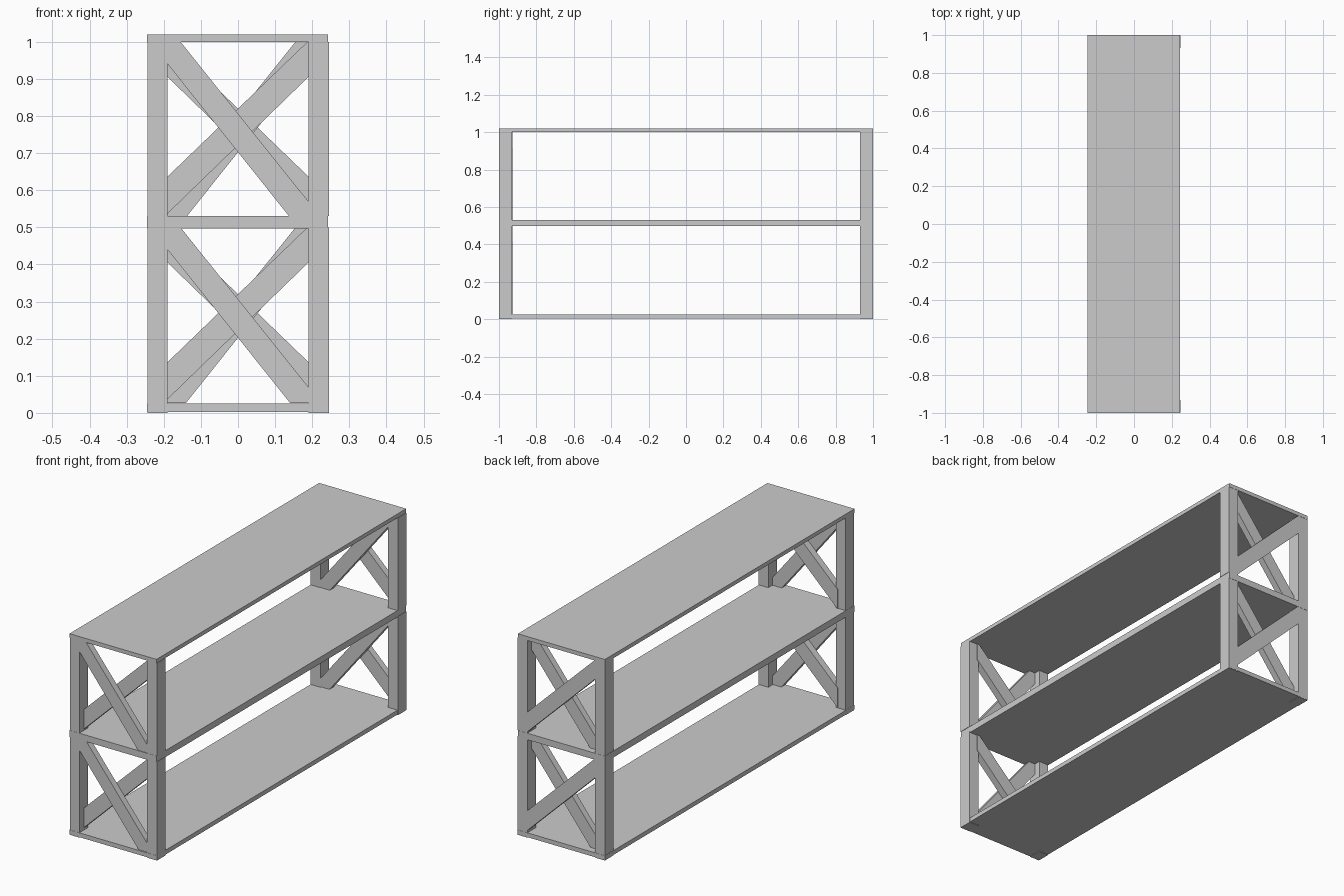
import bpy, bmesh

if "Cube" in bpy.data.objects:
    bpy.data.objects.remove(bpy.data.objects["Cube"])

def prism(name, outline, y0, y1):
    """Extrude an x/z outline from y0 to y1."""
    bm = bmesh.new()
    face = bm.faces.new([bm.verts.new((x, y0, z)) for x, z in outline])
    new = bmesh.ops.extrude_face_region(bm, geom=[face])['geom']
    verts = [g for g in new if isinstance(g, bmesh.types.BMVert)]
    bmesh.ops.translate(bm, verts=verts, vec=(0, y1 - y0, 0))
    bmesh.ops.recalc_face_normals(bm, faces=bm.faces[:])
    mesh = bpy.data.meshes.new(name)
    bm.to_mesh(mesh)
    bm.free()
    obj = bpy.data.objects.new(name, mesh)
    bpy.context.collection.objects.link(obj)
    return obj

def box(name, x0, x1, y0, y1, z0, z1):
    return prism(name, [(x0, z0), (x1, z0), (x1, z1), (x0, z1)], y0, y1)

# Three shelves
for name, z0, z1 in (("bottom_shelf", 0.003, 0.025),
                     ("middle_shelf", 0.497, 0.53),
                     ("top_shelf", 1.0, 1.02)):
    box(name, -0.245, 0.243, -1, 1, z0, z1)

# Brace outlines for the upper tier: steep one and shallower one
steep = [(-0.2, 1.0), (-0.2, 0.953), (0.14, 0.527), (0.2, 0.527),
         (0.2, 0.557), (-0.155, 1.0)]
shallow = [(-0.2, 0.527), (0.2, 0.915), (0.2, 1.0), (0.187, 1.0), (-0.2, 0.627)]

for tier, dz in (("lower", -0.5), ("upper", 0.0)):
    for end, y, flip in (("front", -1.0, 1), ("back", 0.93, -1)):
        # Corner posts
        z0 = 0.0 if tier == "lower" else 0.53
        for side, x0, x1 in (("left", -0.244, -0.19), ("right", 0.19, 0.245)):
            box(f"{tier}_{end}_{side}_post", x0, x1, y + 0.001, y + 0.069,
                z0, 1.0 + dz)
        # Crossed braces, one behind the other, mirrored at the back end
        for kind, pts, a, b in (("steep", steep, 0.003, 0.036),
                                ("shallow", shallow, 0.036, 0.072)):
            prism(f"{tier}_{end}_{kind}_brace",
                  [(x * flip, z + dz) for x, z in pts], y + a, min(y + b, 0.999))
